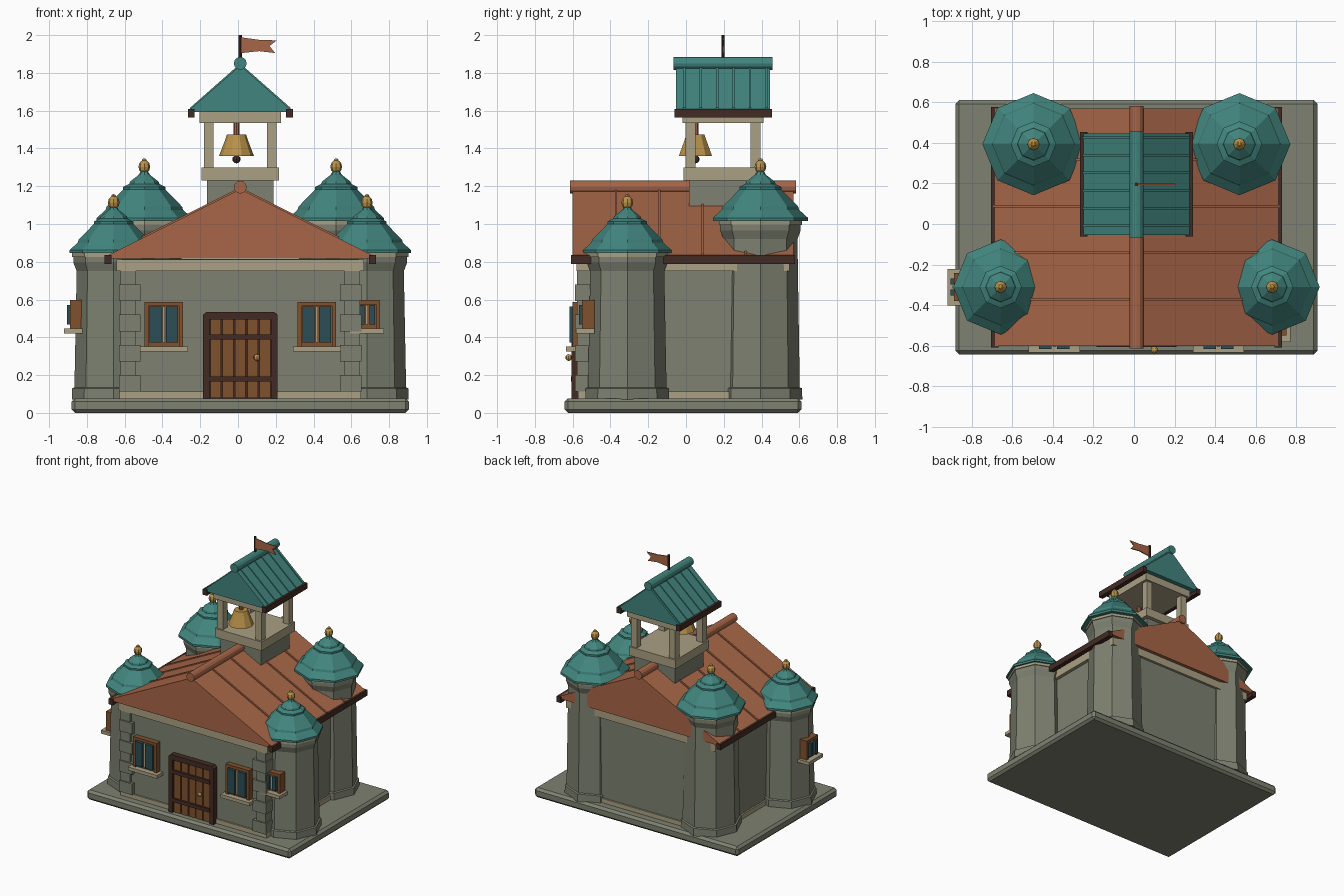
import bpy, bmesh, math
from mathutils import Matrix, Vector

cube = bpy.data.objects.get("Cube")
if cube:
    bpy.data.objects.remove(cube)

# Building centre on the ground
CENTRE = Matrix.Translation((0.012, -0.016, 0))


def material(name, hex_code):
    srgb = [int(hex_code[i:i + 2], 16) / 255 for i in (0, 2, 4)]
    colour = [((c + 0.055) / 1.055) ** 2.4 for c in srgb] + [1]
    mat = bpy.data.materials.new(name)
    mat.use_nodes = True
    mat.diffuse_color = colour
    mat.node_tree.nodes["Principled BSDF"].inputs["Base Color"].default_value = colour
    return mat


STONE = material("grey green stone", "7d8170")
CREAM = material("cream trim", "aaa083")
CLAY = material("terracotta", "a86648")
TEAL = material("teal roof", "42857e")
DARK = material("dark timber", "432b24")
WOOD = material("brown wood", "80512d")
GOLD = material("gold", "bb9349")
GLASS = material("dark glass", "2c4d55")


def finish(name, bm, mat, place=Matrix(), bevel=0):
    bmesh.ops.recalc_face_normals(bm, faces=bm.faces)
    mesh = bpy.data.meshes.new(name)
    bm.to_mesh(mesh)
    bm.free()
    mesh.materials.append(mat)
    obj = bpy.data.objects.new(name, mesh)
    obj.matrix_world = CENTRE @ place
    bpy.context.collection.objects.link(obj)
    if bevel:
        mod = obj.modifiers.new("bevel", 'BEVEL')
        mod.width, mod.segments = bevel, 1
    return obj


def box(name, mat, x, y, z, place=Matrix(), bevel=0):
    """Box from (low, high) pairs on each axis."""
    bm = bmesh.new()
    size = [b - a for a, b in (x, y, z)]
    mid = Vector([(a + b) / 2 for a, b in (x, y, z)])
    bmesh.ops.create_cube(bm, size=1, matrix=Matrix.Translation(mid) @ Matrix.Diagonal((*size, 1)))
    return finish(name, bm, mat, place, bevel)


def prism(name, mat, outline, y0, y1, place=Matrix()):
    """Extrude an x-z outline along y."""
    bm = bmesh.new()
    face = bm.faces.new([bm.verts.new((x, y0, z)) for x, z in outline])
    new = bmesh.ops.extrude_face_region(bm, geom=[face])["geom"]
    bmesh.ops.translate(bm, vec=(0, y1 - y0, 0), verts=[v for v in new if isinstance(v, bmesh.types.BMVert)])
    return finish(name, bm, mat, place)


def lathe(name, mat, profile, place=Matrix(), sides=8):
    """Turn a radius-height profile around z, with closed ends."""
    bm = bmesh.new()
    rings = [[bm.verts.new((r * math.cos(math.tau * i / sides), r * math.sin(math.tau * i / sides), z))
              for i in range(sides)] for r, z in profile]
    for low, high in zip(rings, rings[1:]):
        for i in range(sides):
            j = (i + 1) % sides
            bm.faces.new((low[i], low[j], high[j], high[i]))
    bm.faces.new(rings[0])
    bm.faces.new(rings[-1])
    return finish(name, bm, mat, place)


def ball(name, mat, centre, rx, rz, sides=8):
    bm = bmesh.new()
    bmesh.ops.create_uvsphere(bm, u_segments=sides, v_segments=6, radius=1,
                              matrix=Matrix.Translation(centre) @ Matrix.Diagonal((rx, rx, rz, 1)))
    return finish(name, bm, mat)


def gable_roof(name, mat, half, low, eave, top, y0, y1, tube, ribs):
    """Solid gable roof with a ridge roll, seam ribs and timber eaves."""
    prism(name, mat, [(-half, low), (half, low), (half, eave), (0, top), (-half, eave)], y0, y1)
    turn = Matrix.Translation((0, y0 - 0.013, top + tube * 0.3)) @ Matrix.Rotation(-math.pi / 2, 4, 'X')
    lathe(name + "_ridge", mat, [(tube, 0), (tube, y1 - y0 + 0.026)], turn, 12)
    for y in ribs:
        prism(name + "_seam", mat, [(-half, eave), (0, top), (half, eave),
                                    (half, eave + 0.009), (0, top + 0.009), (-half, eave + 0.009)],
              y - 0.006, y + 0.006)
    for s in (-1, 1):
        box(name + "_eave_beam", DARK, sorted((s * (half - 0.024), s * (half + 0.013))),
            (y0 - 0.008, y1 + 0.008), (low - 0.028, eave + 0.003))


# Ground slab and hall
box("ground_slab", STONE, (-0.893, 0.893), (-0.627, 0.627), (0, 0.077), bevel=0.018)
box("hall_walls", STONE, (-0.628, 0.628), (-0.545, 0.545), (0.07, 0.815))
box("wall_plinth", CREAM, (-0.64, 0.64), (-0.557, 0.557), (0.07, 0.112))
box("wall_cornice", CREAM, (-0.655, 0.655), (-0.565, 0.565), (0.75, 0.812))
gable_roof("main_roof", CLAY, 0.705, 0.817, 0.832, 1.185, -0.585, 0.585, 0.034,
           [-0.355 + 0.229 * i for i in range(4)])

# Corner stones
for s in (-1, 1):
    for i in range(8):
        wide = i % 2 == 0
        z = 0.112 + (i // 2) * 0.16 + (0 if wide else 0.088)
        inner, outer, front = (0.527, 0.643, 0.572) if wide else (0.553, 0.634, 0.562)
        box("corner_stone", STONE, sorted((s * inner, s * outer)), (-front, -0.44),
            (z, z + (0.088 if wide else 0.072)))


# Towers: stone shaft, collar, tiered roof and finial
def tower(x, y, eave, scale):
    at = Matrix.Translation((x, y, 0))
    lathe("tower_shaft", STONE, [(0.222, 0.07), (0.22, 0.13), (0.208, 0.135), (0.196, eave - 0.1),
                                 (0.213, eave - 0.055), (0.213, eave - 0.02)], at)
    lathe("tower_collar", CREAM, [(0.22, eave - 0.025), (0.22, eave + 0.005)], at)
    tiers = [(0.252, -0.005), (0.252, 0.012), (0.205, 0.055), (0.2, 0.072), (0.112, 0.162),
             (0.112, 0.176), (0.08, 0.192), (0.075, 0.205), (0.03, 0.24), (0.018, 0.26)]
    lathe("tower_roof", TEAL, [(r * scale, eave + h * scale) for r, h in tiers], at)
    tip = eave + 0.283 * scale
    ball("tower_finial", GOLD, (x, y, tip), 0.031, 0.036)
    ball("finial_tip", GOLD, (x, y, tip + 0.034), 0.012, 0.011)


for s in (-1, 1):
    tower(s * 0.67, -0.295, 0.85, 0.93)
    tower(s * 0.508, 0.41, 1.02, 1.0)


# Windows, built facing -y around their sill centre
def window(place, half, height, sill):
    box("window_frame", WOOD, (-half, half), (-0.025, 0.03), (0, height), place)
    for s in (-1, 1):
        box("window_side", WOOD, sorted((s * half, s * (half - 0.022))), (-0.036, 0), (0, height), place)
        box("window_pane", GLASS, sorted((s * 0.013, s * (half - 0.028))), (-0.052, 0),
            (0.02, height - 0.025), place)
    box("window_head", WOOD, (-half, half), (-0.036, 0), (height - 0.022, height), place)
    box("window_mullion", CREAM, (-0.007, 0.007), (-0.042, 0), (0.02, height - 0.025), place)
    box("window_sill", CREAM, (-sill, sill), (-0.068, 0.03), (-0.026, 0), place)


for s in (-1, 1):
    window(Matrix.Translation((s * 0.405, -0.55, 0.352)), 0.103, 0.235, 0.127)
window(Matrix.Translation((0.67, -0.498, 0.447)), 0.07, 0.15, 0.09)
window(Matrix.Translation((-0.865, -0.295, 0.447)) @ Matrix.Rotation(-math.pi / 2, 4, 'Z'), 0.07, 0.15, 0.09)

# Door: timber surround, planks, straps and knob
for s in (-1, 1):
    box("door_jamb", DARK, sorted((s * 0.198, s * 0.163)), (-0.59, -0.53), (0.077, 0.515))
prism("door_lintel", DARK, [(-0.198, 0.495), (0.198, 0.495), (0.198, 0.518), (0.18, 0.535),
                            (-0.18, 0.535), (-0.198, 0.518)], -0.59, -0.53)
box("door_back", DARK, (-0.17, 0.17), (-0.56, -0.53), (0.077, 0.5))
for i in range(5):
    x = -0.162 + i * 0.065
    box("door_plank", WOOD, (x + 0.004, x + 0.061), (-0.577, -0.54), (0.08, 0.495))
for z in (0.165, 0.388):
    box("door_strap", DARK, (-0.165, 0.165), (-0.592, -0.56), (z, z + 0.028))
ball("door_knob", GOLD, (0.088, -0.605, 0.293), 0.018, 0.018)

# Belfry: pedestal, platform, posts, top beam and roof
BY = 0.212
box("belfry_pedestal", STONE, (-0.177, 0.177), (BY - 0.18, BY + 0.18), (0.9, 1.235))
box("belfry_platform", CREAM, (-0.205, 0.205), (BY - 0.21, BY + 0.21), (1.23, 1.3))
for sx in (-1, 1):
    for sy in (-1, 1):
        x, y = sx * 0.167, BY + sy * 0.172
        box("belfry_post", CREAM, (x - 0.026, x + 0.026), (y - 0.026, y + 0.026), (1.295, 1.545))
box("belfry_top_beam", CREAM, (-0.215, 0.215), (BY - 0.215, BY + 0.215), (1.535, 1.6))
gable_roof("belfry_roof", TEAL, 0.265, 1.593, 1.607, 1.84, BY - 0.25, BY + 0.25, 0.034,
           [BY - 0.205 + 0.087 * i for i in range(6)])

# Bell
at_bell = Matrix.Translation((-0.02, 0.066, 0))
lathe("bell_hanger", CLAY, [(0.016, 1.46), (0.016, 1.54)], at_bell)
lathe("bell", GOLD, [(0.092, 1.36), (0.088, 1.372), (0.062, 1.44), (0.05, 1.475)], at_bell, 10)
ball("bell_clapper", DARK, (-0.02, 0.066, 1.343), 0.022, 0.022)

# Flag
lathe("flag_pole", DARK, [(0.009, 1.84), (0.009, 2.0)], Matrix.Translation((0, BY, 0)))
prism("flag", CLAY, [(0.006, 1.905), (0.1, 1.915), (0.185, 1.905), (0.155, 1.942), (0.193, 1.972),
                     (0.1, 1.975), (0.006, 1.988)], BY - 0.004, BY + 0.004)
